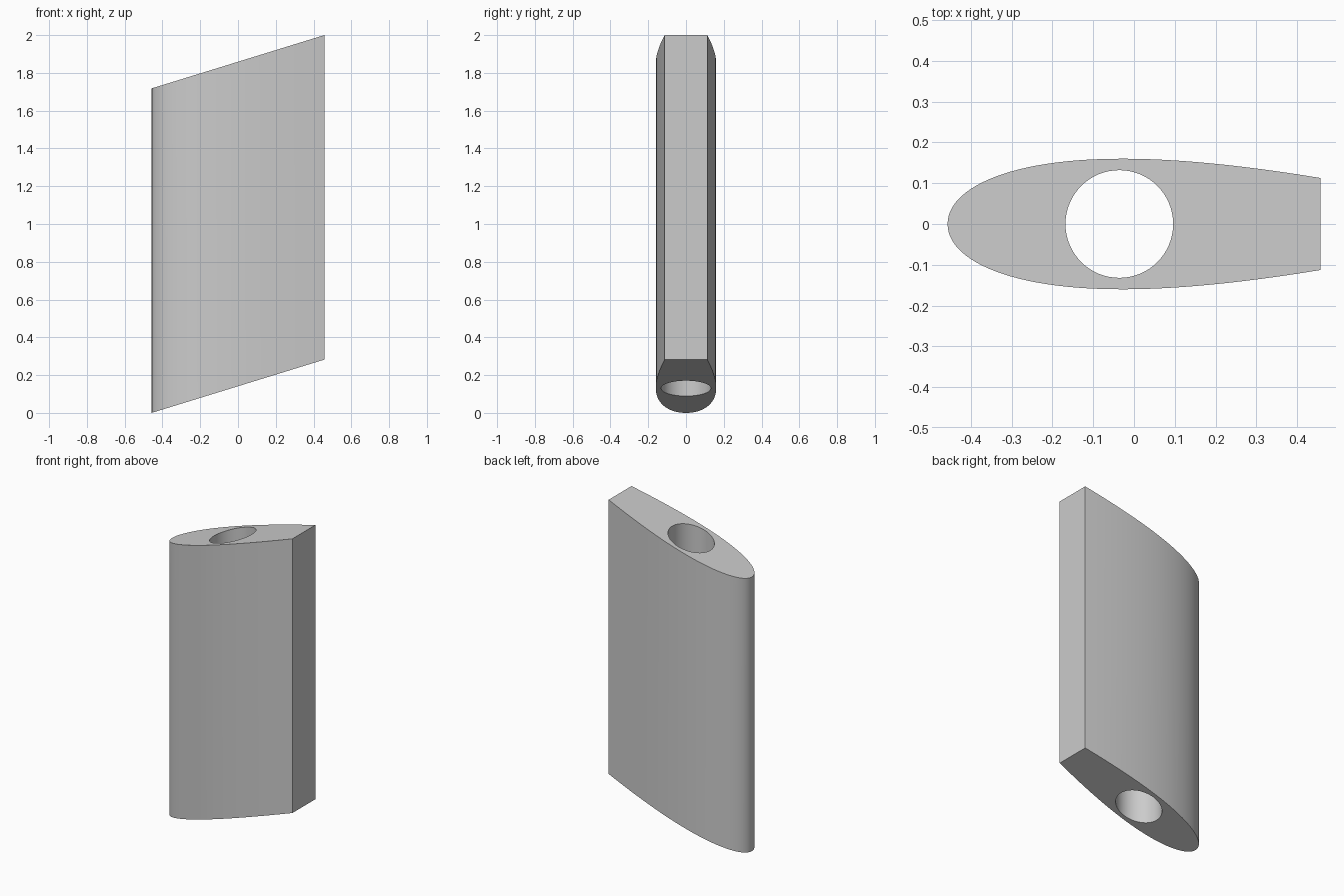
import bpy, bmesh
from math import sqrt, pi, cos
from mathutils import Matrix

cube = bpy.data.objects.get("Cube")
if cube:
    bpy.data.objects.remove(cube, do_unlink=True)

CHORD, THICK = 1.43, 0.32      # full foil, before the tail is cut off
NOSE, TAIL = -0.457, 0.457
HEIGHT, RISE = 1.718, 0.282    # wall height, climb from nose to tail
HOLE_X, HOLE_R = -0.036, 0.132

grey = bpy.data.materials.new("plain grey")
grey.use_nodes = True
colour = (0.6, 0.6, 0.6, 1)
grey.diffuse_color = colour
grey.node_tree.nodes["Principled BSDF"].inputs["Base Color"].default_value = colour


def half_thickness(x):
    """Symmetric foil section."""
    t = (x - NOSE) / CHORD
    return 5 * THICK * (0.2969 * sqrt(t) - 0.126 * t - 0.3516 * t**2
                        + 0.2843 * t**3 - 0.1015 * t**4)


def make_object(name, bm):
    bmesh.ops.recalc_face_normals(bm, faces=bm.faces)
    mesh = bpy.data.meshes.new(name)
    bm.to_mesh(mesh)
    bm.free()
    mesh.materials.append(grey)
    obj = bpy.data.objects.new(name, mesh)
    bpy.context.collection.objects.link(obj)
    return obj


# Foil section with a blunt tail, points packed towards the nose
steps = 40
xs = [NOSE + (TAIL - NOSE) * (1 - cos(pi / 2 * i / steps)) for i in range(steps + 1)]
outline = [(x, half_thickness(x)) for x in xs]
outline += [(x, -y) for x, y in reversed(outline[1:])]

# Extrude upwards, then shear so both ends climb towards the tail
bm = bmesh.new()
base = bm.faces.new([bm.verts.new((x, y, 0)) for x, y in outline])
top = bmesh.ops.extrude_face_region(bm, geom=[base], use_keep_orig=True)["geom"]
bmesh.ops.translate(bm, vec=(0, 0, HEIGHT),
                    verts=[v for v in top if isinstance(v, bmesh.types.BMVert)])
for v in bm.verts:
    v.co.z += RISE * (v.co.x - NOSE) / (TAIL - NOSE)
strut = make_object("foil_strut", bm)

# Round vertical bore
bm = bmesh.new()
bmesh.ops.create_cone(bm, cap_ends=True, segments=64, radius1=HOLE_R, radius2=HOLE_R,
                      depth=3, matrix=Matrix.Translation((HOLE_X, 0, 1)))
cutter = make_object("bore_cutter", bm)
cutter.hide_render = True

bore = strut.modifiers.new("bore", "BOOLEAN")
bore.operation = "DIFFERENCE"
bore.solver = "EXACT"
bore.object = cutter

bpy.ops.object.select_all(action="DESELECT")
bpy.context.view_layer.objects.active = strut
strut.select_set(True)
bpy.ops.object.modifier_apply(modifier=bore.name)
bpy.data.objects.remove(cutter, do_unlink=True)
bpy.ops.object.shade_smooth_by_angle(angle=pi / 6)
